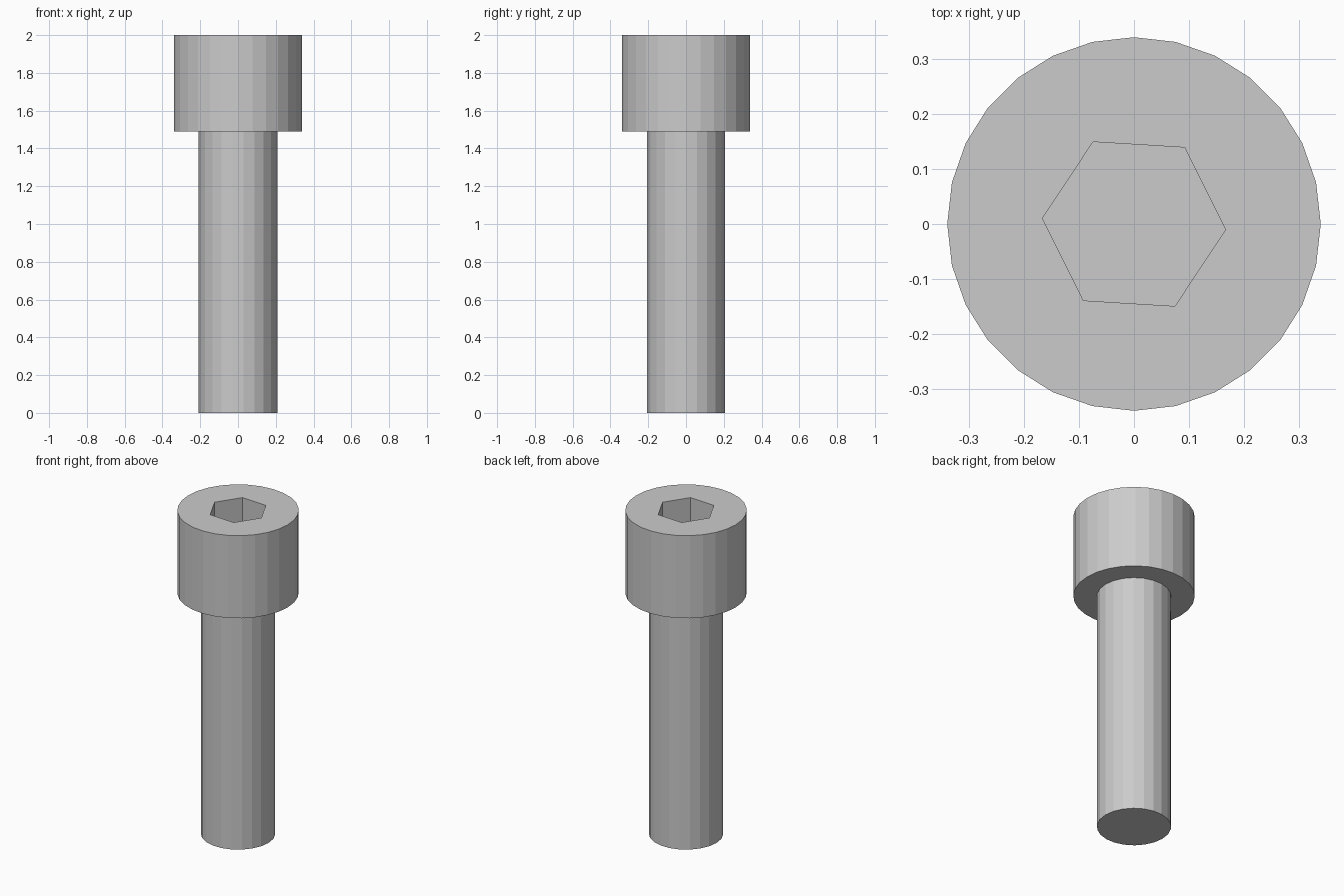
import bpy, bmesh
from math import cos, sin, tau, radians

default_cube = bpy.data.objects.get("Cube")
if default_cube:
    bpy.data.objects.remove(default_cube, do_unlink=True)

steel = bpy.data.materials.new("grey steel")
steel.use_nodes = True
colour = (0.6, 0.6, 0.6, 1)
steel.diffuse_color = colour
steel.node_tree.nodes["Principled BSDF"].inputs["Base Color"].default_value = colour

HEAD_BASE, TOP = 1.49, 2.0
SOCKET_FLOOR = 1.74


def ring(bm, sides, radius, z, turn=0.0):
    """Closed loop of vertices at height z."""
    angles = [turn + tau * i / sides for i in range(sides)]
    return [bm.verts.new((radius * cos(a), radius * sin(a), z)) for a in angles]


def wall(bm, low, high):
    """Flat side faces between two matching rings."""
    for i in range(len(low)):
        j = (i + 1) % len(low)
        bm.faces.new((low[i], low[j], high[j], high[i]))


def loop_edges(bm, verts):
    return [bm.edges.get((verts[i - 1], verts[i])) for i in range(len(verts))]


def finish(bm, name):
    bmesh.ops.recalc_face_normals(bm, faces=bm.faces[:])
    mesh = bpy.data.meshes.new(name)
    bm.to_mesh(mesh)
    bm.free()
    mesh.materials.append(steel)
    obj = bpy.data.objects.new(name, mesh)
    bpy.context.collection.objects.link(obj)


# Shaft: plain faceted cylinder
bm = bmesh.new()
low, high = ring(bm, 22, 0.208, 0), ring(bm, 22, 0.208, HEAD_BASE)
wall(bm, low, high)
bm.faces.new(low)
bm.faces.new(high)
finish(bm, "shaft")

# Head: wider cylinder with a slightly turned hexagonal socket
bm = bmesh.new()
low, high = ring(bm, 28, 0.34, HEAD_BASE), ring(bm, 28, 0.34, TOP)
wall(bm, low, high)
bm.faces.new(low)
turn = radians(-3.5)
floor = ring(bm, 6, 0.167, SOCKET_FLOOR, turn)
rim = ring(bm, 6, 0.167, TOP, turn)
wall(bm, floor, rim)
bm.faces.new(floor)
bmesh.ops.triangle_fill(bm, use_beauty=True,
                        edges=loop_edges(bm, high) + loop_edges(bm, rim))
finish(bm, "socket_head")
